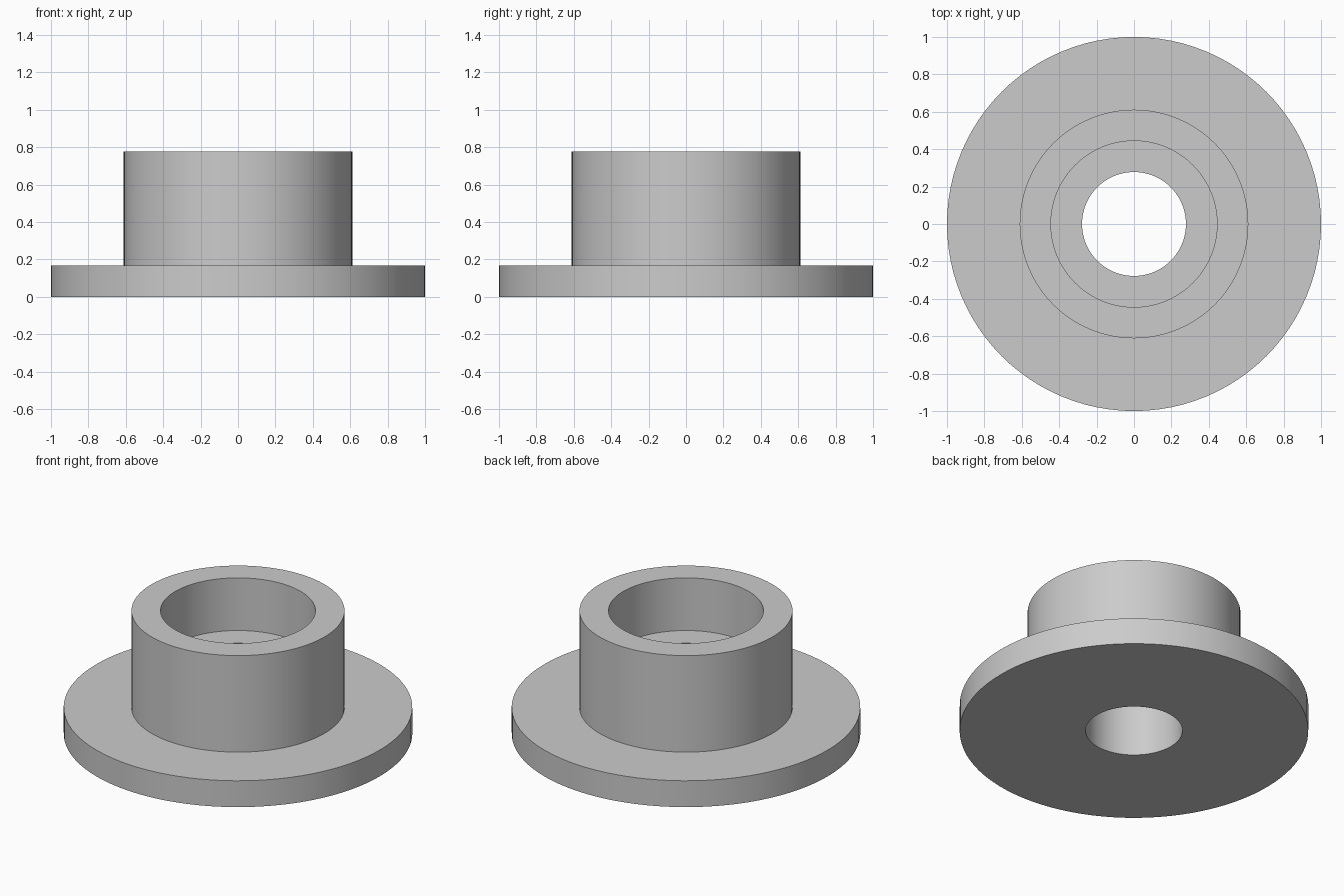
import bpy
import bmesh
from math import radians, tau
from mathutils import Vector

cube = bpy.data.objects.get("Cube")
if cube:
    bpy.data.objects.remove(cube, do_unlink=True)

# Plain grey finish
grey = bpy.data.materials.new("plain grey")
grey.use_nodes = True
colour = (0.6, 0.6, 0.6, 1)
grey.diffuse_color = colour
grey.node_tree.nodes["Principled BSDF"].inputs["Base Color"].default_value = colour

# Proportions, as fractions of the flange radius
UNIT = 1 / 18
FLANGE, COLLAR, RECESS, BORE = 18, 11, 8, 5
FLANGE_TOP, RECESS_FLOOR, COLLAR_TOP = 3, 8, 14

# Closed cross-section: flange, collar, recess, through bore
profile = [
    (BORE, 0), (FLANGE, 0), (FLANGE, FLANGE_TOP), (COLLAR, FLANGE_TOP),
    (COLLAR, COLLAR_TOP), (RECESS, COLLAR_TOP),
    (RECESS, RECESS_FLOOR), (BORE, RECESS_FLOOR),
]

# Revolve the cross-section about the vertical axis
bm = bmesh.new()
verts = [bm.verts.new(Vector((r, 0, z)) * UNIT) for r, z in profile]
edges = [bm.edges.new((v, verts[i - 1])) for i, v in enumerate(verts)]
bmesh.ops.spin(bm, geom=verts + edges, cent=(0, 0, 0), axis=(0, 0, 1),
               angle=tau, steps=96, use_merge=True)
bmesh.ops.remove_doubles(bm, verts=bm.verts, dist=1e-5)
bmesh.ops.recalc_face_normals(bm, faces=bm.faces)
mesh = bpy.data.meshes.new("flanged_bushing")
bm.to_mesh(mesh)
bm.free()
mesh.materials.append(grey)

bushing = bpy.data.objects.new("flanged_bushing", mesh)
bpy.context.collection.objects.link(bushing)

# Smooth walls with crisp rims
bpy.ops.object.select_all(action="DESELECT")
bushing.select_set(True)
bpy.context.view_layer.objects.active = bushing
bpy.ops.object.shade_smooth_by_angle(angle=radians(30))
